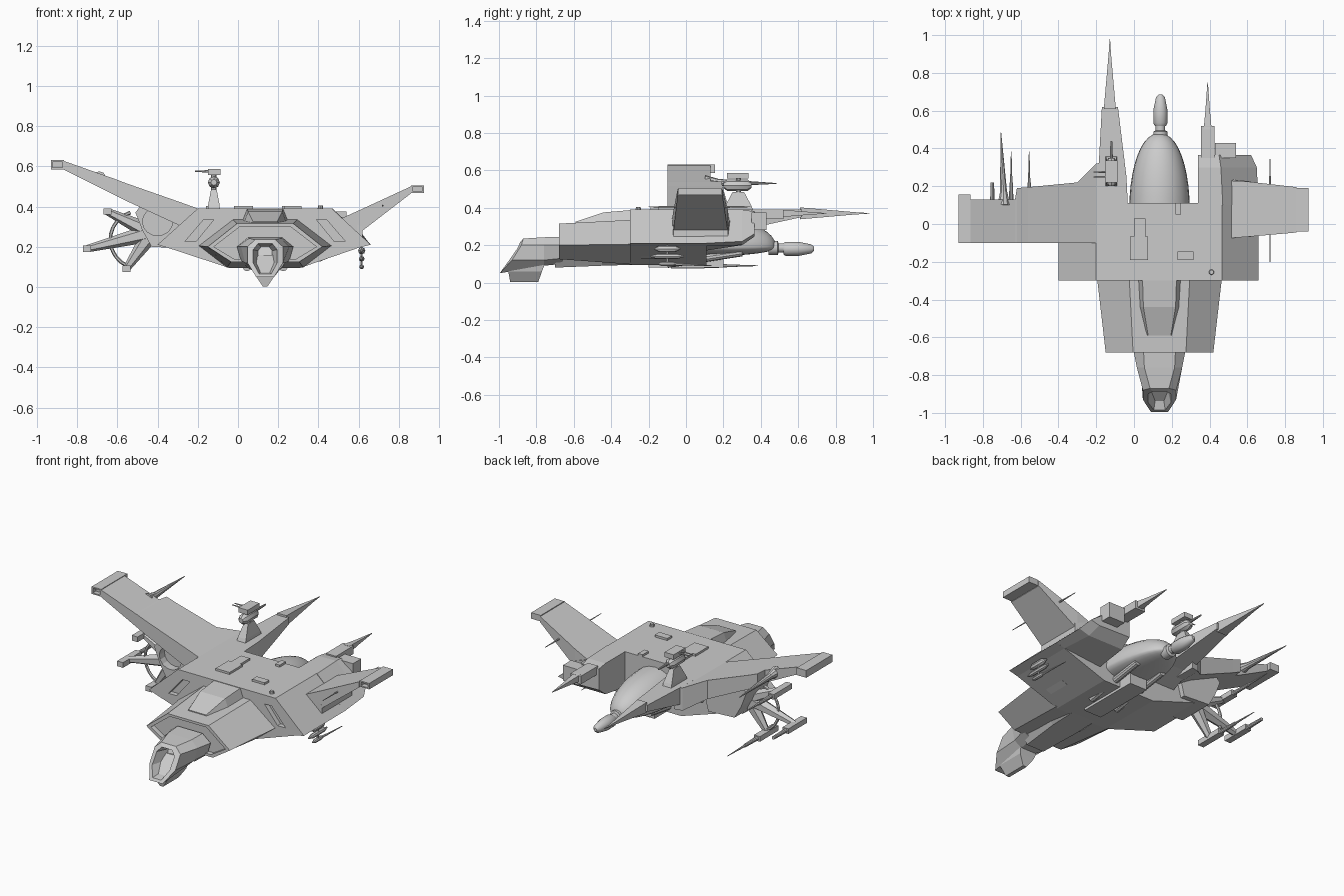
import bpy, bmesh, math
from mathutils import Vector

if "Cube" in bpy.data.objects:
    bpy.data.objects.remove(bpy.data.objects["Cube"])

CX = 0.135  # centre line of the hull


def mesh_obj(name, verts, faces, smooth=False):
    me = bpy.data.meshes.new(name)
    me.from_pydata([tuple(v) for v in verts], [], faces)
    bm = bmesh.new()
    bm.from_mesh(me)
    bmesh.ops.recalc_face_normals(bm, faces=bm.faces)
    bm.to_mesh(me)
    bm.free()
    ob = bpy.data.objects.new(name, me)
    bpy.context.collection.objects.link(ob)
    if smooth:
        for p in me.polygons:
            p.use_smooth = True
        me.set_sharp_from_angle(angle=math.radians(35))
    return ob


def loft(name, rings, smooth=False):
    """Skin a list of equal-length rings and cap both ends."""
    n = len(rings[0])
    verts = [v for r in rings for v in r]
    faces = [(k * n + i, k * n + (i + 1) % n, (k + 1) * n + (i + 1) % n, (k + 1) * n + i)
             for k in range(len(rings) - 1) for i in range(n)]
    faces += [tuple(range(n)), tuple(range(len(verts) - n, len(verts)))]
    return mesh_obj(name, verts, faces, smooth)


def prism_y(name, pts, y0, y1):
    return loft(name, [[(x, y, z) for x, z in pts] for y in (y0, y1)])


def box(name, x0, x1, y0, y1, z0, z1):
    return prism_y(name, [(x0, z0), (x1, z0), (x1, z1), (x0, z1)], y0, y1)


def rod(name, a, b, r0, r1, n=10):
    a, b = Vector(a), Vector(b)
    q = (b - a).to_track_quat('Z', 'Y')
    ring = lambda c, r: [c + q @ Vector((r * math.cos(t), r * math.sin(t), 0))
                         for t in [2 * math.pi * (i + .5) / n for i in range(n)]]
    return loft(name, [ring(a, r0), ring(b, r1)], n > 6)


def turned(name, x, z, profile, n=20):
    """Body of revolution about a line along y; profile is (y, radius)."""
    return loft(name, [[(x + r * math.cos(2 * math.pi * i / n), y, z + r * math.sin(2 * math.pi * i / n))
                        for i in range(n)] for y, r in profile], True)


def sym(half, y=None):
    """Mirror a half ring about the hull centre line."""
    h = [(p[0], y, p[1]) if y is not None else p for p in half]
    return [(CX + p[0], p[1], p[2]) for p in h] + [(CX - p[0], p[1], p[2]) for p in reversed(h)]


def carve(ob, pts, y0, y1):
    c = prism_y("cutter", pts, y0, y1)
    c.hide_render = True
    c.hide_viewport = True
    m = ob.modifiers.new("carve", 'BOOLEAN')
    m.operation, m.object, m.solver = 'DIFFERENCE', c, 'EXACT'


def mirror_x(pts):
    return [(2 * CX - x, z) for x, z in pts]


# main hull with slanted side recesses
hull = prism_y("main_hull", [(-.2, .39), (.466, .39), (.66, .21), (.6, .195), (.31, .095),
                             (-.045, .095), (-.35, .195), (-.4, .21)], -.3, .11)
slot = [(.39, .335), (.44, .335), (.535, .225), (.48, .225)]
carve(hull, slot, -.35, -.27)
carve(hull, mirror_x(slot), -.35, -.27)

# forward hull with recessed front
fa = [(.16, .335), (.33, .205), (.19, .097)]
fb = [(.14, .315), (.285, .2), (.17, .125)]
fc = [(.125, .3), (.255, .2), (.155, .14)]
loft("forward_hull", [sym(fa, -.29), sym(fb, -.68), sym(fc, -.68), sym(fc, -.65)])
loft("belly_fairing", [sym([(.1, .15), (.06, .08)], -.7), sym([(.13, .15), (.08, .09)], -.45),
                       sym([(.13, .13), (.08, .095)], -.28)])

# canopy ramp
loft("canopy_ramp", [sym([(.06, .325), (.07, .31)], -.59), sym([(.085, .375), (.105, .32)], -.44),
                     sym([(.09, .388), (.115, .325)], -.29)])

# hooded nose with open mouth
mouth = [(.05, -.87, .235), (.088, -.88, .2), (.088, -.93, .12), (.045, -.995, .05)]
lip = [(.036, -.887, .215), (.06, -.9, .185), (.06, -.945, .12), (.03, -.985, .065)]
deep = [(.02, -.82, .2), (.035, -.82, .18), (.035, -.85, .12), (.015, -.88, .08)]
loft("nose_hood", [sym([(.085, .245), (.14, .2), (.12, .13), (.06, .1)], -.66),
                   sym([(.08, .242), (.12, .2), (.1, .12), (.05, .09)], -.76),
                   sym(mouth), sym(lip), sym(deep)])
loft("nose_chin", [[(CX - a, y0, z), (CX + a, y0, z), (CX + a, y1, z), (CX - a, y1, z)]
                   for a, y0, y1, z in [(.07, -.84, -.73, .16), (.05, -.95, -.77, .06), (.012, -.94, -.79, .003)]])

# right nacelle behind the hull
loft("right_nacelle", [[(.34, .1, .39), (.47, .1, .39), (.66, .1, .21), (.6, .1, .195), (.34, .1, .17)],
                       [(.34, .3, .39), (.46, .3, .39), (.65, .3, .22), (.58, .3, .2), (.34, .3, .2)],
                       [(.34, .365, .38), (.45, .365, .38), (.62, .365, .26), (.56, .365, .245), (.34, .365, .25)]])
box("nacelle_vent", .43, .54, .35, .43, .28, .375)
box("right_spike_base", .355, .425, .35, .52, .34, .39)
rod("right_spike", (.39, .5, .37), (.39, .6, .37), .03, .017, 4)
rod("right_spike_tip", (.39, .6, .37), (.39, .75, .37), .017, .002, 4)

# left boom and long spike
loft("left_boom", [[(-.2, .05, .2), (-.03, .05, .2), (-.03, .05, .39), (-.2, .05, .39)],
                   [(-.19, .25, .27), (-.04, .25, .27), (-.04, .25, .39), (-.19, .25, .39)],
                   [(-.17, .62, .35), (-.085, .62, .35), (-.085, .62, .39), (-.17, .62, .39)]])
rod("left_spike", (-.128, .61, .37), (-.128, .9, .37), .045, .009, 4)
rod("left_spike_tip", (-.128, .9, .37), (-.128, .98, .37), .009, .002, 4)


# wings
def wing(name, secs):
    loft(name, [[(x, y0, b), (x, y1, b), (x, y1, t), (x, y0, t)] for x, y0, y1, b, t in secs])


wing("left_wing", [(-.15, -.1, .33, .25, .389), (-.2, -.1, .32, .25, .39), (-.3, -.1, .22, .31, .426),
                   (-.56, -.1, .195, .43, .517), (-.62, -.1, .19, .46, .54), (-.63, -.1, .13, .465, .543),
                   (-.87, -.1, .13, .585, .628)])
wing("right_wing", [(.5, -.075, .23, .25, .335), (.6, -.068, .225, .265, .38), (.86, -.045, .195, .465, .5)])
wing("right_wing_root", [(.42, -.07, .24, .22, .33), (.53, -.07, .235, .22, .335), (.62, -.068, .225, .24, .3)])


# wing tip boxes with recessed front face
def tip(name, x0, x1, y0, y1, z0, z1):
    r = lambda d, y: [(x0 + d, y, z0 + d), (x1 - d, y, z0 + d), (x1 - d, y, z1 - d), (x0 + d, y, z1 - d)]
    loft(name, [r(0, y1), r(0, y0), r(.008, y0), r(.008, y0 + .03)])


tip("left_wing_tip", -.93, -.865, -.1, .155, .585, .63)
tip("right_wing_tip", .86, .925, -.04, .19, .468, .505)

# left pylon with round recess
pylon = prism_y("left_pylon", [(-.2, .38), (-.3, .42), (-.48, .41), (-.51, .37), (-.475, .28), (-.43, .2), (-.25, .19)],
                -.09, .14)
carve(pylon, [(-.4 + .075 * math.cos(t * math.pi / 8), .325 + .07 * math.sin(t * math.pi / 8)) for t in range(16)],
      -.12, -.04)

# weapon arms under the left wing
ends = [(-.65, .375), (-.75, .19), (-.555, .09)]
for i, (ex, ez) in enumerate(ends):
    rod(f"weapon_arm_{i}", (-.43, .0, .27), (ex, .0, ez), .045, .018, 6)
    box(f"weapon_mount_{i}", ex - .02, ex + .02, -.08, .1, ez - .016, ez + .016)
    rod(f"weapon_barrel_{i}", (ex, .08, ez), (ex, .22, ez), .013, .01)
    if i != 1:
        rod(f"weapon_needle_{i}", (ex, .2, ez), (ex, .385, ez), .008, .002, 6)
arc = [(-.5 + .135 * math.cos(a), .235 + .14 * math.sin(a))
       for a in [math.radians(105 + k * 16) for k in range(10)]]
for k in range(9):
    rod(f"arm_ring_{k}", (arc[k][0], 0, arc[k][1]), (arc[k + 1][0], 0, arc[k + 1][1]), .009, .009, 6)

# wing needles
rod("left_wing_needle_base", (-.69, .1, .54), (-.69, .17, .535), .035, .02)
rod("left_wing_needle", (-.69, .16, .535), (-.705, .485, .53), .02, .002)
rod("right_wing_needle", (.72, .1, .405), (.72, .345, .405), .009, .002, 6)
rod("right_wing_needle_front", (.72, .1, .405), (.72, -.2, .405), .007, .002, 6)

# hanging sensor under the right nacelle
rod("sensor_stem", (.615, -.1, .23), (.615, -.1, .09), .006, .006, 6)
for z, r, l in [(.18, .018, .07), (.14, .014, .09), (.1, .012, .05)]:
    turned("sensor_bead", .615, z, [(-.1 - l, .004), (-.1 - l * .6, r), (-.1 + l * .6, r), (-.1 + l, .004)], 8)
rod("sensor_needle", (.615, -.08, .1), (.615, .14, .09), .008, .002, 6)

# rear dome: half ellipsoid
N, M = 24, 10
rings = []
for k in range(M + 1):
    a = k / M * math.radians(88)
    w, y = math.cos(a) ** .9, .08 + .4 * math.sin(a)
    rings.append([(CX + .16 * w * math.cos(2 * math.pi * i / N), y,
                   .19 + (.16 if i < N / 2 else .05) * w * math.sin(2 * math.pi * i / N)) for i in range(N)])
loft("rear_dome", rings, True)

# tail gun
turned("tail_gun_neck", CX + .005, .185, [(.44, .038), (.49, .038), (.495, .025), (.54, .025)], 12)
turned("tail_gun_bulb", CX + .005, .18, [(.52, .03), (.535, .038), (.6, .038), (.67, .024), (.685, .01)], 12)

# underside pipes and keel
for s in (-1, 1):
    rod("belly_pipe", (CX + s * .09, -.1, .1), (CX + s * .09, .3, .16), .022, .02)
    prism_y("belly_pad", [(CX + s * x, z) for x, z in [(.27, .125), (.33, .15), (.325, .165), (.26, .14)]], -.24, -.1)
box("keel_block", CX - .06, CX + .06, -.2, .2, .08, .16)

# deck details
for d in [(-.02, .075, -.19, -.065), (.0, .06, -.07, .03), (.23, .315, -.19, -.145), (.22, .25, .05, .11)]:
    box("deck_box", *d, .38, .403)
rod("deck_knob", (.41, -.255, .38), (.41, -.255, .405), .016, .012)

# roof turret
loft("turret_base", [[(-.12 - a, y0, z), (-.12 + a, y0, z), (-.12 + a, y1, z), (-.12 - a, y1, z)]
                     for a, y0, y1, z in [(.03, .2, .36, .385), (.028, .21, .35, .41), (.014, .25, .31, .485)]])
rod("turret_post", (-.12, .28, .47), (-.12, .28, .56), .014, .014)
turned("turret_body", -.12, .52, [(.2, .015), (.22, .03), (.33, .03), (.35, .015)], 8)
box("turret_head", -.15, -.088, .22, .335, .557, .587)
rod("turret_barrel", (-.12, .34, .53), (-.12, .44, .53), .009, .005)
for y in (.25, .275):
    rod("turret_prong", (-.15, y, .575), (-.215, y, .575), .006, .003, 6)
